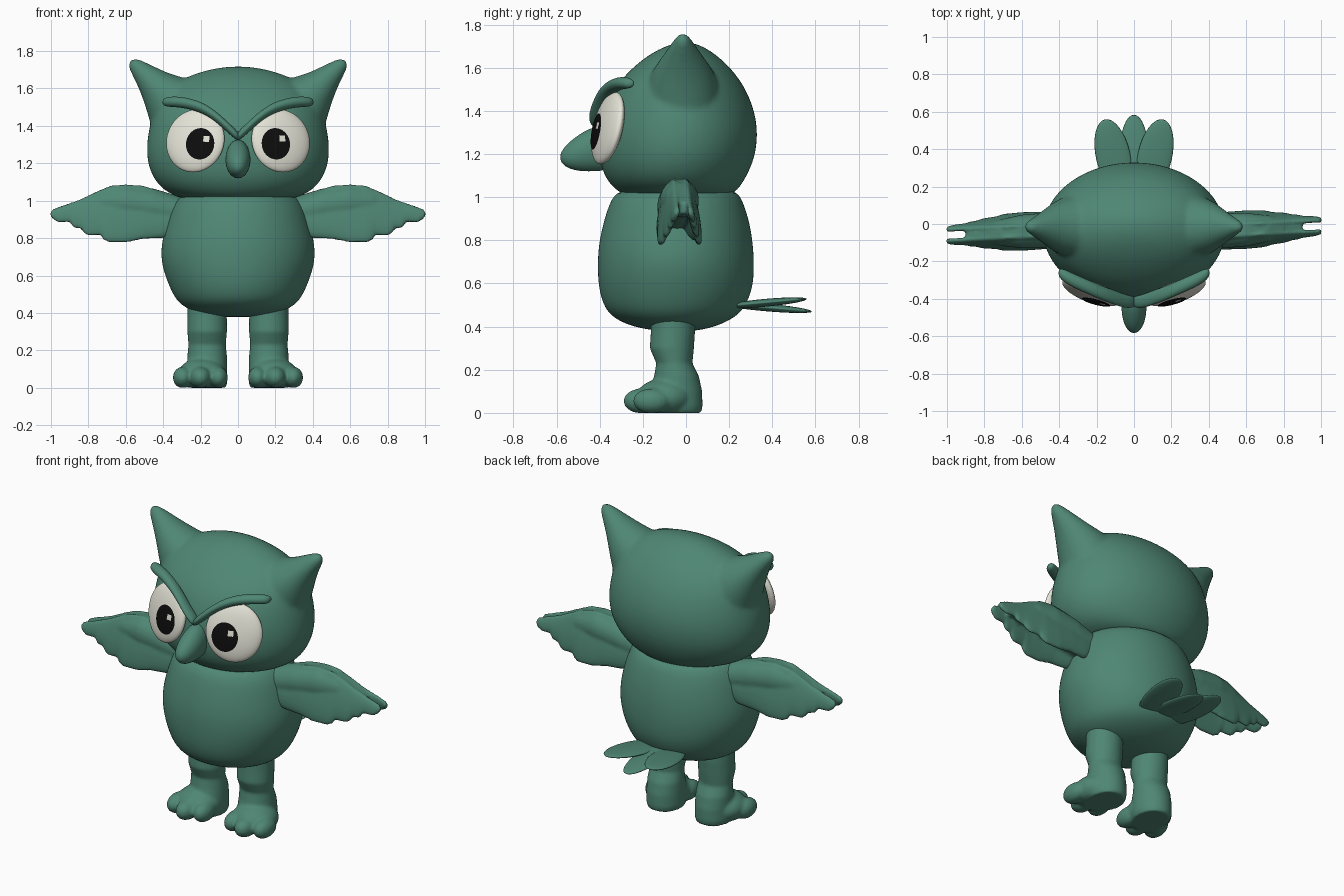
import bpy, bmesh, math
from mathutils import Vector, Matrix

cube = bpy.data.objects.get("Cube")
if cube:
    bpy.data.objects.remove(cube, do_unlink=True)


def material(name, rgb):
    m = bpy.data.materials.new(name)
    m.use_nodes = True
    m.diffuse_color = (*rgb, 1)
    bsdf = next(n for n in m.node_tree.nodes if n.type == 'BSDF_PRINCIPLED')
    bsdf.inputs["Base Color"].default_value = (*rgb, 1)
    bsdf.inputs["Roughness"].default_value = 0.8
    return m


GREEN = material("feather green", (0.078, 0.24, 0.175))
WHITE = material("eye white", (0.78, 0.77, 0.68))
BLACK = material("pupil black", (0.004, 0.004, 0.004))


def loft(bm, rings, n=24):
    """Skin a list of elliptical rings (centre, axis a, axis b) with capped ends."""
    rows = []
    for c, a, b in rings:
        c, a, b = Vector(c), Vector(a), Vector(b)
        angles = [math.tau * i / n for i in range(n)]
        rows.append([bm.verts.new(c + a * math.cos(t) + b * math.sin(t)) for t in angles])
    for r, q in zip(rows, rows[1:]):
        for i in range(n):
            j = (i + 1) % n
            bm.faces.new((r[i], r[j], q[j], q[i]))
    bm.faces.new(rows[0])
    bm.faces.new(rows[-1])


def stack(bm, rows, cx=0, n=32):
    """Loft upward from (z, half width, front y, back y)."""
    loft(bm, [((cx, (f + b) / 2, z), (w, 0, 0), (0, (b - f) / 2, 0)) for z, w, f, b in rows], n)


def ball(bm, centre, size, rot=None, seg=32):
    m = Matrix.Translation(centre) @ (rot or Matrix()) @ Matrix.Diagonal((*size, 1))
    bmesh.ops.create_uvsphere(bm, u_segments=seg, v_segments=seg // 2, radius=1, matrix=m)


def finish(name, bm, mat, subsurf=0, voxel=0, smooth=3):
    bmesh.ops.recalc_face_normals(bm, faces=bm.faces)
    for f in bm.faces:
        f.smooth = True
    me = bpy.data.meshes.new(name)
    bm.to_mesh(me)
    bm.free()
    me.materials.append(mat)
    ob = bpy.data.objects.new(name, me)
    bpy.context.collection.objects.link(ob)
    if subsurf:
        mod = ob.modifiers.new("Round", 'SUBSURF')
        mod.levels = mod.render_levels = subsurf
    if voxel:
        mod = ob.modifiers.new("Fuse", 'REMESH')
        mod.mode, mod.voxel_size, mod.use_smooth_shade = 'VOXEL', voxel, True
        mod = ob.modifiers.new("Blend", 'SMOOTH')
        mod.factor, mod.iterations = 0.5, smooth
    return ob


# Head with ear tufts fused in
bm = bmesh.new()
stack(bm, [(1.0, .24, -.25, .17), (1.02, .33, -.31, .23), (1.06, .405, -.355, .26),
           (1.12, .455, -.39, .295), (1.2, .487, -.405, .325), (1.3, .492, -.405, .335),
           (1.4, .475, -.385, .32), (1.5, .45, -.34, .28), (1.58, .4, -.27, .225),
           (1.65, .31, -.19, .155), (1.7, .17, -.1, .08), (1.718, .05, -.03, .02)])
for s in (1, -1):
    loft(bm, [((s * x, -.015, z), (s * a, 0, -b), (0, y, 0)) for x, z, a, b, y in
              [(.26, 1.43, .16, .18, .2), (.38, 1.54, .092, .118, .155),
               (.435, 1.605, .068, .075, .118), (.495, 1.672, .046, .046, .075),
               (.55, 1.725, .029, .029, .04), (.578, 1.75, .015, .015, .018)]])
finish("head", bm, GREEN, subsurf=2, voxel=.014, smooth=5)

# Body
bm = bmesh.new()
stack(bm, [(1.04, .28, -.29, .21), (1.01, .325, -.335, .25), (.96, .36, -.36, .272),
           (.88, .385, -.385, .297), (.78, .41, -.407, .313), (.68, .415, -.412, .318),
           (.58, .385, -.407, .312), (.5, .35, -.385, .28), (.45, .315, -.35, .24),
           (.41, .25, -.28, .165), (.385, .16, -.18, .08), (.378, .05, -.08, .0)])
finish("body", bm, GREEN, subsurf=2)

# Beak
bm = bmesh.new()
loft(bm, [((0, y, z), (rx, 0, 0), (0, 0, rz)) for y, z, rx, rz in
          [(-.34, 1.225, .06, .1), (-.42, 1.225, .068, .106), (-.48, 1.21, .067, .092),
           (-.535, 1.195, .054, .067), (-.57, 1.187, .032, .038), (-.583, 1.185, .01, .012)]])
finish("beak", bm, GREEN, subsurf=2)

# Tail feathers
for name, s in (("left", 1), ("middle", 0), ("right", -1)):
    bm = bmesh.new()
    tilt = Matrix.Rotation(-.22 * s, 4, 'Z') @ Matrix.Rotation(.09 if s else -.09, 4, 'X')
    size = (.092, .2, .018) if s else (.08, .225, .018)
    ball(bm, (.112 * s, .365 - .005 * (1 - abs(s)), .51 if s else .49), size, tilt)
    finish("tail_feather_" + name, bm, GREEN)

# Wing outline stations: distance from centre, top edge, scalloped bottom edge
WING = [(.3, 1.0, .83), (.4, 1.045, .8), (.5, 1.08, .795), (.6, 1.09, .775),
        (.69, 1.08, .775), (.72, 1.065, .79), (.735, 1.06, .815), (.8, 1.03, .812),
        (.825, 1.018, .825), (.84, 1.01, .85), (.88, .995, .855), (.9, .988, .885),
        (.96, .968, .882), (.99, .955, .9), (1.003, .94, .92)]

for side, s in (("left", 1), ("right", -1)):

    # Wing: two feather layers spreading below a rounded arm
    bm = bmesh.new()

    def mid(x):
        return -.035 + s * .05 * (x - .5)

    for k in (1, -1):
        rings = []
        for x, top, low in WING:
            h = (top - low) / 2
            thick = .042 - .028 * (x - .3) / .7
            rings.append(((s * x, mid(x) + k * (.028 + .2 * h), (top + low) / 2),
                          (0, k * .2 * h, -h), (0, thick, 0)))
        loft(bm, rings)
    loft(bm, [((s * x, mid(x), z), (0, ry, 0), (0, 0, rz)) for x, z, ry, rz in
              [(.3, .93, .09, .09), (.45, .965, .095, .1), (.6, .985, .09, .102),
               (.72, .985, .07, .08), (.82, .96, .045, .055), (.9, .95, .02, .03)]])
    finish(side + "_wing", bm, GREEN, voxel=.009, smooth=4)

    # Leg, foot and three toes, flattened on the sole
    bm = bmesh.new()
    stack(bm, [(.5, .105, -.16, .04), (.38, .105, -.163, .042), (.3, .106, -.168, .037),
               (.23, .1, -.138, .03), (.17, .106, -.148, .06), (.1, .108, -.17, .075),
               (.03, .108, -.17, .077), (0, .1, -.16, .07)], cx=s * .165)
    ball(bm, (s * .19, -.1, .07), (.13, .13, .09))
    for x, y, r in ((.105, -.175, .051), (.2, -.205, .057), (.295, -.16, .053)):
        ball(bm, (s * x, y, .055), (r, .085, .058))
    for v in bm.verts:
        v.co.z = max(v.co.z, 0)
    finish(side + "_leg", bm, GREEN, voxel=.01, smooth=3)

    # Eyebrow
    bm = bmesh.new()
    loft(bm, [((s * x, y, z), (0, .038 * r, 0), (0, 0, .029 * r)) for x, y, z, r in
              [(-.01, -.415, 1.335, .9), (.05, -.412, 1.388, 1), (.1, -.395, 1.435, 1),
               (.17, -.37, 1.488, 1), (.25, -.335, 1.518, 1), (.33, -.3, 1.53, 1),
               (.385, -.27, 1.528, .9), (.404, -.26, 1.527, .45)]])
    finish(side + "_brow", bm, GREEN, subsurf=2)

    # Eye: flattened ball turned outward and slightly up
    n = Vector((s * .33, -.92, .22)).normalized()
    u = Vector((0, 0, 1)).cross(n).normalized()
    v = n.cross(u)
    centre = Vector((s * .228, -.362, 1.32))
    ru, rv, depth = .164, .172, .045
    bm = bmesh.new()
    ball(bm, centre, (ru, rv, depth), Matrix((u, v, n)).transposed().to_4x4(), 64)
    finish(side + "_eye", bm, WHITE)

    # Thin patches that follow the eye surface
    def patch(name, mat, u0, v0, pu, pv, lift, seg):
        bm = bmesh.new()

        def point(r, t):
            a, b = u0 + pu * r * math.cos(t), v0 + pv * r * math.sin(t)
            h = depth * math.sqrt(max(0, 1 - (a / ru) ** 2 - (b / rv) ** 2)) + lift
            return bm.verts.new(centre + u * a + v * b + n * h)

        rows = [[point(r / 6, math.tau * (i + .5) / seg) for i in range(seg)] for r in range(1, 7)]
        bm.faces.new(rows[0])
        for p, q in zip(rows, rows[1:]):
            for i in range(seg):
                j = (i + 1) % seg
                bm.faces.new((p[i], q[i], q[j], p[j]))
        finish(name, bm, mat)

    pu0, pv0 = -s * .043, -.025
    patch(side + "_pupil", BLACK, pu0, pv0, .078, .085, .003, 40)
    patch(side + "_eye_glint", WHITE, pu0 + .035, pv0 + .026, .023, .023, .006, 4)
